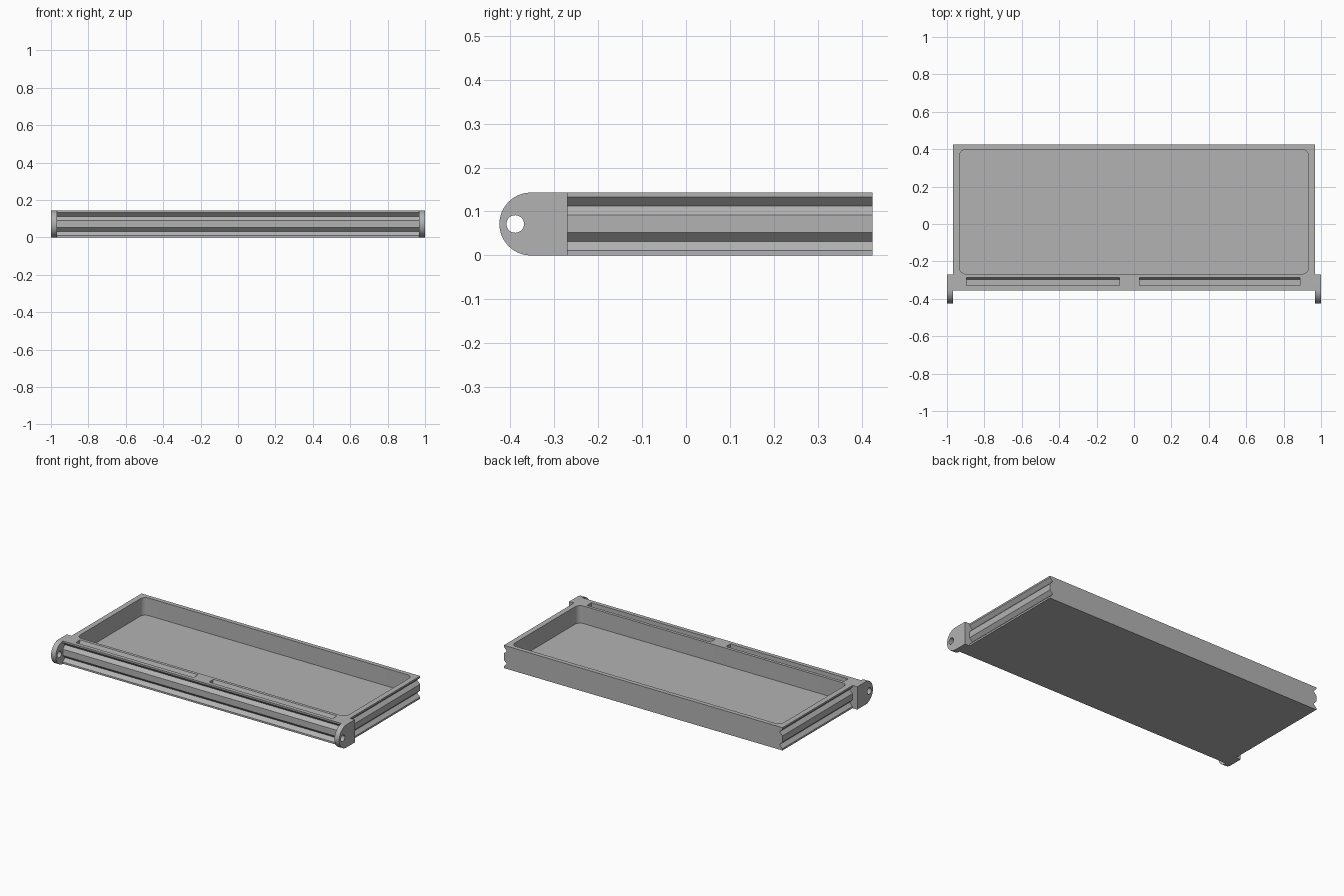
import bpy, math
from mathutils import Vector

if "Cube" in bpy.data.objects:
    bpy.data.objects.remove(bpy.data.objects["Cube"])

H = 0.143            # overall height
BX = 0.967           # half width of tray body
FRONT, BACK, EAR_BACK = -0.355, 0.425, -0.27

grey = bpy.data.materials.new("plain_grey")
grey.diffuse_color = (0.45, 0.45, 0.45, 1)
grey.use_nodes = True
grey.node_tree.nodes["Principled BSDF"].inputs["Base Color"].default_value = grey.diffuse_color


def prism(name, pts, axis, a, b, helper=False):
    """Extrude a 2D outline along an axis; pts are (y,z), (x,z) or (x,y)."""
    def place(p, t):
        return {"x": (t, p[0], p[1]), "y": (p[0], t, p[1]), "z": (p[0], p[1], t)}[axis]
    n = len(pts)
    verts = [place(p, a) for p in pts] + [place(p, b) for p in pts]
    faces = [tuple(range(n))[::-1], tuple(range(n, 2 * n))]
    faces += [(i, (i + 1) % n, n + (i + 1) % n, n + i) for i in range(n)]
    me = bpy.data.meshes.new(name)
    me.from_pydata(verts, [], faces)
    # make the outline direction irrelevant
    import bmesh
    bm = bmesh.new()
    bm.from_mesh(me)
    bmesh.ops.recalc_face_normals(bm, faces=bm.faces)
    bm.to_mesh(me)
    bm.free()
    me.materials.append(grey)
    ob = bpy.data.objects.new(name, me)
    bpy.context.collection.objects.link(ob)
    ob.hide_render = helper
    return ob


def cut(target, cutter):
    """Subtract a helper solid, apply, and remove the helper."""
    m = target.modifiers.new("cut", "BOOLEAN")
    m.object, m.operation, m.solver = cutter, "DIFFERENCE", "EXACT"
    bpy.context.view_layer.objects.active = target
    bpy.ops.object.modifier_apply(modifier=m.name)
    bpy.data.objects.remove(cutter)


def arc(cx, cy, r, a0, a1, n):
    return [(cx + r * math.cos(math.radians(a0 + (a1 - a0) * i / n)),
             cy + r * math.sin(math.radians(a0 + (a1 - a0) * i / n))) for i in range(n + 1)]


def smooth(ob):
    bpy.ops.object.select_all(action="DESELECT")
    ob.select_set(True)
    bpy.context.view_layer.objects.active = ob
    bpy.ops.object.shade_smooth_by_angle(angle=math.radians(30))


# Tray body
body = prism("tray_body", [(-BX, FRONT), (BX, FRONT), (BX, BACK), (-BX, BACK)], "z", 0, H)

# Hollow with rounded corners
cx, y0, y1, r = 0.933, -0.267, 0.398, 0.035
outline = (arc(cx - r, y1 - r, r, 0, 90, 8) + arc(-cx + r, y1 - r, r, 90, 180, 8)
           + arc(-cx + r, y0 + r, r, 180, 270, 8) + arc(cx - r, y0 + r, r, 270, 360, 8))
cut(body, prism("hollow_cutter", outline, "z", 0.033, H + 0.05, True))

# V grooves along both sides and the front
D, E = 0.0205, 0.01
for zc in (0.112, 0.0315):
    for s in (-1, 1):
        vee = [(s * (BX - D), zc), (s * (BX + E), zc + D + E), (s * (BX + E), zc - D - E)]
        cut(body, prism("side_groove_cutter", vee, "y", EAR_BACK, BACK + 0.05, True))
    vee = [(FRONT + D, zc), (FRONT - E, zc + D + E), (FRONT - E, zc - D - E)]
    cut(body, prism("front_groove_cutter", vee, "x", -BX - 0.05, BX + 0.05, True))

# Two slots in the front rail, each with a sloped rear wall
for xa, xb in ((-0.895, -0.077), (0.03, 0.888)):
    slot = [(-0.33, H - 0.025), (-0.297, H - 0.025), (-0.286, H), (-0.286, H + 0.03), (-0.33, H + 0.03)]
    cut(body, prism("slot_cutter", slot, "x", xa, xb, True))
smooth(body)

# Hinge ears with rounded noses and pin holes
R = H / 2
for s, side in ((-1, "left"), (1, "right")):
    nose = arc(-0.425 + R, R, R, 90, 270, 32) + [(EAR_BACK, 0), (EAR_BACK, H)]
    ear = prism(side + "_hinge_ear", nose, "x", s * BX, s * 1.0)
    hole = arc(-0.389, R, 0.02, 0, 360, 32)[:-1]
    cut(ear, prism("pin_hole_cutter", hole, "x", s * 0.9, s * 1.1, True))
    smooth(ear)
